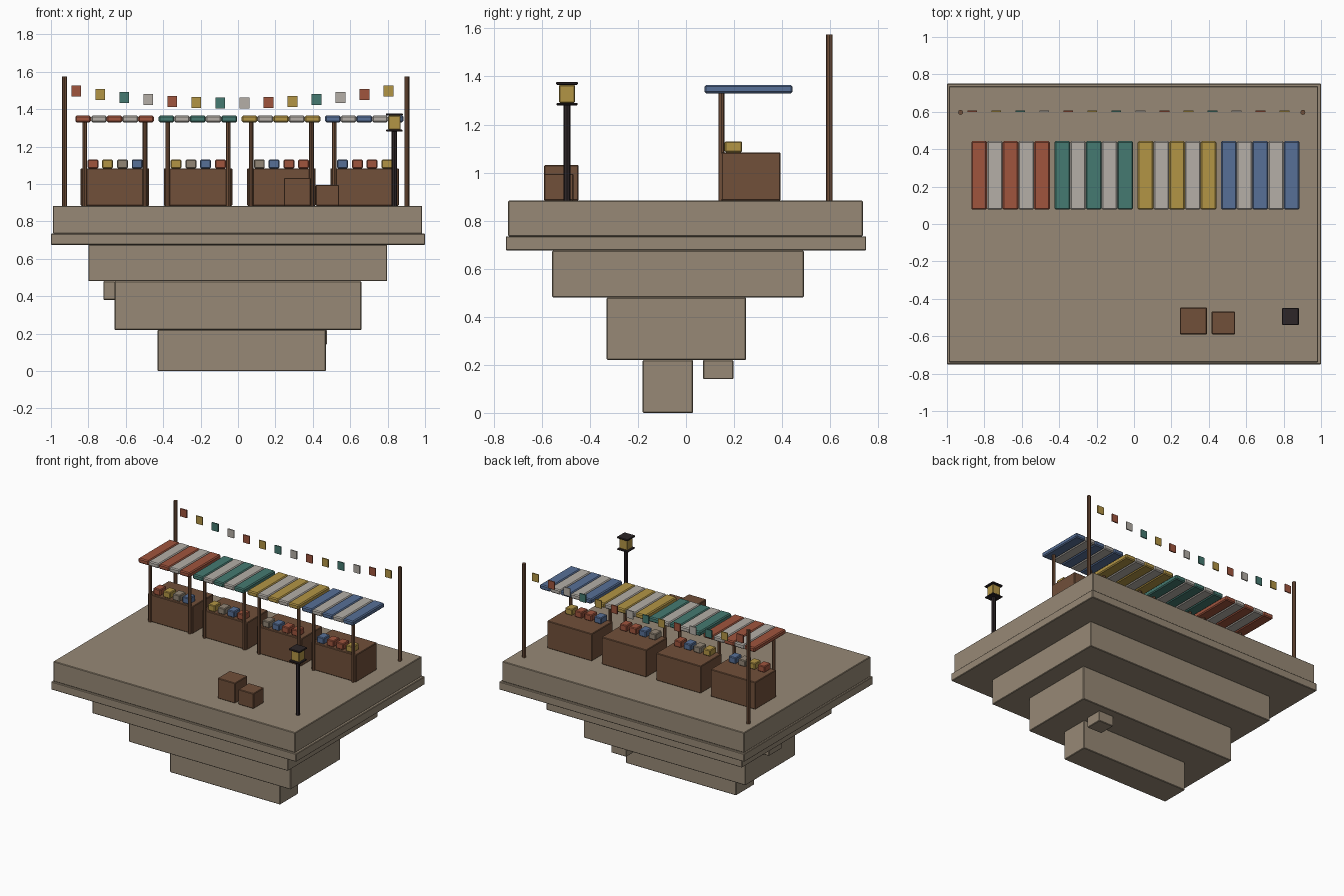
import bpy
import bmesh
import math
from mathutils import Vector

default = bpy.data.objects.get("Cube")
if default:
    bpy.data.objects.remove(default, do_unlink=True)


def material(name, color):
    mat = bpy.data.materials.new(name)
    mat.use_nodes = True
    rgba = (*color, 1)
    mat.diffuse_color = rgba
    mat.node_tree.nodes["Principled BSDF"].inputs["Base Color"].default_value = rgba
    return mat


stone = material("stone", (0.31, 0.25, 0.18))
wood = material("wood", (0.165, 0.08, 0.042))
red = material("red", (0.35, 0.09, 0.048))
yellow = material("yellow", (0.45, 0.30, 0.06))
teal = material("teal", (0.06, 0.195, 0.165))
blue = material("blue", (0.095, 0.16, 0.31))
white = material("white", (0.46, 0.43, 0.39))
tan = material("tan", (0.29, 0.24, 0.18))
iron = material("dark_iron", (0.026, 0.019, 0.021))


def finish(name, bm, mat):
    mesh = bpy.data.meshes.new(name)
    bm.to_mesh(mesh)
    bm.free()
    mesh.materials.append(mat)
    obj = bpy.data.objects.new(name, mesh)
    bpy.context.collection.objects.link(obj)
    return obj


def box(name, xs, ys, zs, mat, bevel=0.004):
    """Chamfered box given by its extents on each axis."""
    bm = bmesh.new()
    bmesh.ops.create_cube(bm, size=1)
    low, high = (Vector(v) for v in zip(xs, ys, zs))
    bmesh.ops.scale(bm, vec=high - low, verts=bm.verts)
    bmesh.ops.translate(bm, vec=(low + high) / 2, verts=bm.verts)
    obj = finish(name, bm, mat)
    if bevel:
        mod = obj.modifiers.new("chamfer", "BEVEL")
        mod.width = bevel
        mod.segments = 1
    return obj


def pole(name, x, y, z0, z1, radius, mat, sides=8):
    bm = bmesh.new()
    bmesh.ops.create_cone(bm, cap_ends=True, segments=sides, radius1=radius,
                          radius2=radius, depth=z1 - z0)
    bmesh.ops.translate(bm, vec=(x, y, (z0 + z1) / 2), verts=bm.verts)
    return finish(name, bm, mat)


def around(center, half):
    return center - half, center + half


GROUND = 0.883
COUNTER_TOP = 1.084

# Stepped floating base
box("plaza_slab", (-0.99, 0.985), (-0.74, 0.737), (0.735, GROUND), stone)
box("plaza_rim", (-1, 1), (-0.75, 0.75), (0.675, 0.735), stone)
box("upper_rock", (-0.80, 0.797), (-0.557, 0.49), (0.48, 0.675), stone)
box("middle_rock", (-0.66, 0.66), (-0.33, 0.25), (0.22, 0.48), stone)
box("lower_rock", (-0.43, 0.47), (-0.18, 0.03), (0, 0.22), stone)
box("side_rock", (-0.72, -0.56), (-0.09, 0.06), (0.38, 0.48), stone)
box("hanging_rock", (0.35, 0.475), (0.07, 0.197), (0.14, 0.22), stone)

# Market stalls: counter, posts, striped awning and goods
goods_colors = [red, yellow, tan, blue, red]
for i, accent in enumerate([red, teal, yellow, blue]):
    cx = -0.66 + 0.445 * i
    tag = f"stall_{i + 1}"
    box(f"{tag}_counter", around(cx + 0.002, 0.183), (0.147, 0.393),
        (GROUND, COUNTER_TOP), wood)
    for side, dx in (("right", -0.16), ("left", 0.163)):
        pole(f"{tag}_{side}_post", cx + dx, 0.147, GROUND, 1.335, 0.0125, wood)
    for j in range(5):
        box(f"{tag}_awning_stripe_{j + 1}", around(cx + 0.084 * (j - 2), 0.042),
            (0.077, 0.443), (1.33, 1.365), white if j % 2 else accent, 0.007)
    for j in range(4):
        box(f"{tag}_goods_{j + 1}", around(cx - 0.116 + 0.079 * j, 0.029),
            (0.161, 0.234), (COUNTER_TOP, 1.13), goods_colors[(i + j) % 5], 0.005)

# Bunting poles and sagging row of flags
for side, x in (("right", -0.927), ("left", 0.903)):
    pole(f"bunting_{side}_pole", x, 0.597, GROUND, 1.575, 0.0135, wood)
flag_colors = [red, yellow, teal, white]
for i in range(14):
    u = (i - 6.5) / 6.5
    z = 1.432 + 0.065 * u * u
    box(f"flag_{i + 1}", around(-0.03 + 0.835 * u, 0.026), around(0.603, 0.004),
        around(z, 0.029), flag_colors[i % 4], 0)

# Loose crates
box("large_crate", (0.245, 0.39), (-0.59, -0.447), (GROUND, 1.032), wood)
box("small_crate", (0.415, 0.54), (-0.59, -0.468), (GROUND, 0.995), wood)

# Lamp post
lx, ly = 0.836, -0.495
pole("lamp_post", lx, ly, GROUND, 1.282, 0.0145, iron)
box("lantern_base", around(lx, 0.044), around(ly, 0.044), (1.28, 1.29), iron, 0.003)
box("lantern_glass", around(lx, 0.033), around(ly, 0.033), (1.29, 1.365), yellow)
box("lantern_cap", around(lx, 0.045), around(ly, 0.045), (1.365, 1.377), iron, 0.003)
